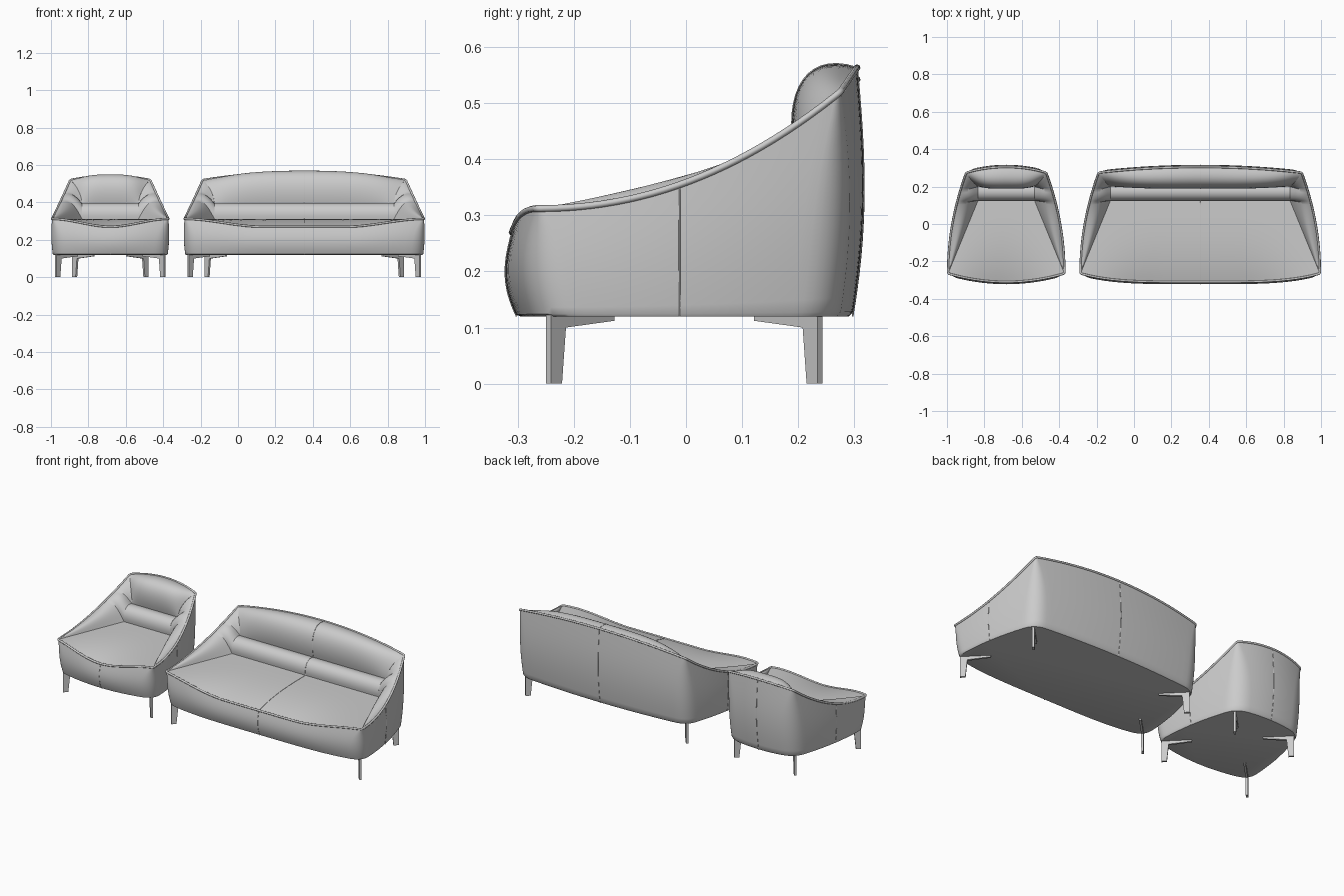
import bpy, bmesh
from math import sin, pi, radians
from mathutils import Vector as V

if "Cube" in bpy.data.objects:
    bpy.data.objects.remove(bpy.data.objects["Cube"])

BASE = 0.12      # underside height


def smoothstep(x):
    x = max(0.0, min(1.0, x))
    return x * x * (3 - 2 * x)


def bezier(p, t):
    # De Casteljau for any number of control points
    while len(p) > 1:
        p = [a.lerp(b, t) for a, b in zip(p, p[1:])]
    return p[0]


def finish(bm, name, cx):
    me = bpy.data.meshes.new(name)
    bm.to_mesh(me)
    bm.free()
    me.shade_smooth()
    me.set_sharp_from_angle(angle=radians(40))
    ob = bpy.data.objects.new(name, me)
    ob.location.x = cx
    bpy.context.collection.objects.link(ob)
    return ob


def patch(name, cx, fn, nu, nv):
    # open surface from fn(u, v), facing upward
    bm = bmesh.new()
    g = [[bm.verts.new(fn(i / nu, j / nv)) for j in range(nv + 1)] for i in range(nu + 1)]
    for i in range(nu):
        for j in range(nv):
            bm.faces.new((g[i][j], g[i + 1][j], g[i + 1][j + 1], g[i][j + 1]))
    bmesh.ops.remove_doubles(bm, verts=bm.verts[:], dist=1e-5)
    bm.normal_update()
    if sum(f.normal.z * f.calc_area() for f in bm.faces) < 0:
        bmesh.ops.reverse_faces(bm, faces=bm.faces[:])
    return finish(bm, name, cx)


def tube(name, cx, pts, radius, closed=False):
    cu = bpy.data.curves.new(name, 'CURVE')
    cu.dimensions = '3D'
    cu.bevel_depth = radius
    cu.bevel_resolution = 2
    sp = cu.splines.new('POLY')
    sp.points.add(len(pts) - 1)
    for q, p in zip(sp.points, pts):
        q.co = (*p, 1)
    sp.use_cyclic_u = closed
    sp.use_smooth = True
    ob = bpy.data.objects.new(name, cu)
    ob.location.x = cx
    bpy.context.collection.objects.link(ob)


def leg(name, cx, x, y):
    # thin L-shaped plate pointing diagonally at the middle
    prof = [(0, 0), (.028, 0), (.038, .10), (.16, .112), (.16, .122), (0, .122)]
    d = V((-1 if x > 0 else 1, -1 if y > 0 else 1, 0)).normalized()
    n = V((-d.y, d.x, 0)) * .006
    o = V((x, y, 0))
    bm = bmesh.new()
    a, b = [[bm.verts.new(o + d * s + V((0, 0, z)) + n * k) for s, z in prof] for k in (-1, 1)]
    bm.faces.new(a)
    bm.faces.new(b[::-1])
    for i in range(len(prof)):
        j = (i + 1) % len(prof)
        bm.faces.new((a[i], b[i], b[j], a[j]))
    bmesh.ops.recalc_face_normals(bm, faces=bm.faces[:])
    finish(bm, name, cx)


def build(kind, cx, W, flat, crown, power, long_seams):
    K = W - .16      # half width of the lumbar roll

    # the four edges of the rim
    def front(t):
        s = 2 * t - 1
        z = .27 + .042 * smoothstep((abs(s) - flat) / (1 - flat))
        return V((s * W, -.265 - .045 * (1 - abs(s) ** power), z))

    def right(t):
        return V((W - .097 * t + .1 * t * (1 - t), -.265 + .54 * t, .312 + .208 * t ** 2.1))

    def back(t):
        s = 1 - 2 * t
        return V((s * (W - .097), .275 + .03 * (1 - s * s), .52 + crown * (1 - s * s)))

    def left(t):
        p = right(1 - t)
        return V((-p.x, p.y, p.z))

    sides = [(front, 32), (right, 24), (back, 32), (left, 24)]

    def ring(r):
        # rim loop with corners rounded by r
        pts = []
        for k, (fn, n) in enumerate(sides):
            nxt = sides[(k + 1) % 4][0]
            e = r / (fn(1) - fn(0)).length
            e2 = r / (nxt(1) - nxt(0)).length
            pts += [fn(e + (1 - 2 * e) * i / n) for i in range(n)]
            c = [fn(1 - e), fn(1), nxt(e2)]
            pts += [bezier(c, i / 8) for i in range(8)]
        return pts

    def drop(p, f, extra=0):
        # rim point moved down the softly bulging outer wall
        o = -.008 * (1 - f) ** 4 + .012 * sin(pi * f) + extra
        return V((p.x * (1 + .4 * o / W), p.y * (1 + o / .3), BASE + f * (p.z - BASE)))

    # outer shell and underside
    bm = bmesh.new()
    levels = [(0, -.006), (.02, 0)] + [(i / 12, 0) for i in range(1, 13)]
    rings = [[bm.verts.new(drop(p, f, e)) for p in ring(.008 + .06 * (1 - f ** 3))] for f, e in levels]
    n = len(rings[0])
    for a, b in zip(rings, rings[1:]):
        for i in range(n):
            j = (i + 1) % n
            bm.faces.new((a[i], a[j], b[j], b[i]))
    bm.faces.new(rings[0][::-1])
    finish(bm, kind + "_shell", cx)
    tube(kind + "_piping", cx, ring(.01), .006, True)

    # inner upholstery
    def seat(u, v):
        a = V(((2 * u - 1) * K, .125, .312))
        b = front(u)
        p = a.lerp(b, v)
        p.z = a.z + (b.z - a.z) * v ** 3
        return p

    def lumbar(u, v):
        x = (2 * u - 1) * K
        return bezier([V((x, y, z)) for y, z in ((.125, .312), (.112, .37), (.15, .41), (.2, .39))], v)

    def rest(u, v):
        s = 2 * u - 1
        m = 1 - s ** 4
        top = back(1 - u)
        return bezier([V((s * K, .2, .39)),
                       V((s * K, .2 - .03 * m, .44 + .055 * m)),
                       V((s * (K + .035), .225 - .025 * m, .50 + (.055 + crown) * m)),
                       top], v)

    def inner(u):
        if u <= .7:
            return right(0).lerp(lumbar(1, 0), u / .7)
        if u <= .82:
            return lumbar(1, (u - .7) / .12)
        return rest(1, (u - .82) / .18)

    def arm(sign):
        def fn(u, v):
            p = right(u).lerp(inner(u), v)
            p += V((-.5, 0, .85)) * .033 * sin(pi * v ** .75) * sin(pi * u)
            return V((p.x * sign, p.y, p.z))
        return fn

    patch(kind + "_seat", cx, seat, 32, 16)
    patch(kind + "_lumbar_roll", cx, lumbar, 32, 12)
    patch(kind + "_backrest", cx, rest, 32, 16)
    for name, sg in (("right", 1), ("left", -1)):
        patch(f"{kind}_{name}_arm_lining", cx, arm(sg), 50, 12)

    # stitched seams
    fs = [i / 16 for i in range(17)]
    for name, fn, t in (("front", front, .5), ("right", right, .47), ("back", back, .5), ("left", left, .53)):
        tube(f"{kind}_{name}_seam", cx, [drop(fn(t), f) for f in fs], .0015)
    if long_seams:
        path = [fn(.5, f) for fn in (seat,) for f in fs[::-1]]
        path += [lumbar(.5, f) for f in fs[1:]] + [rest(.5, f) for f in fs[1:]]
        tube(kind + "_middle_seam", cx, path, .0015)

    # four legs
    for sg, sn in ((1, "right"), (-1, "left")):
        leg(f"{kind}_front_{sn}_leg", cx, sg * (W - .02), -.245)
        leg(f"{kind}_back_{sn}_leg", cx, sg * (W - .11), .239)


build("armchair", -.683, .311, 0, .022, 2, False)
build("sofa", .354, .640, .35, .043, 4, True)
